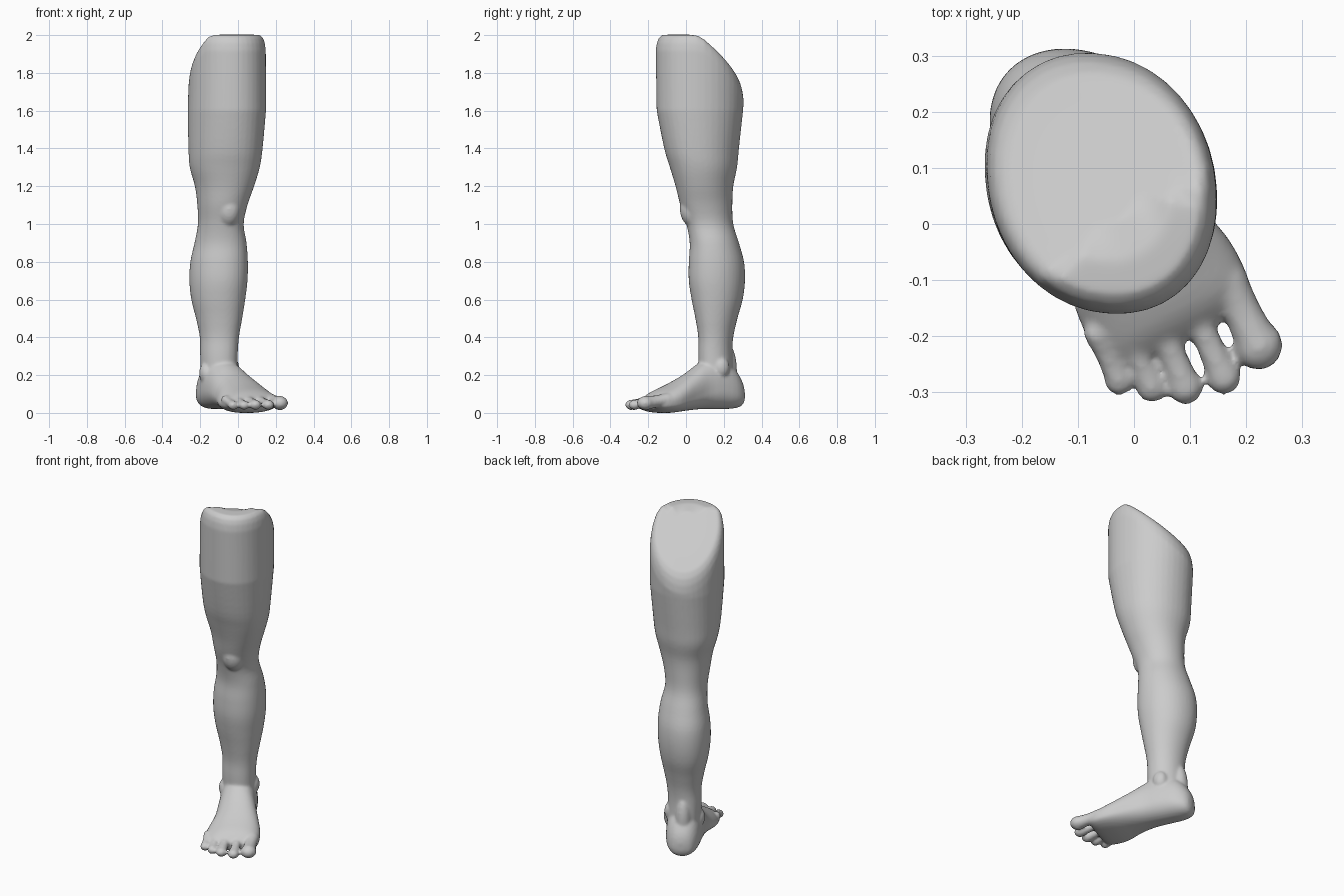
import bpy, bmesh, math
from mathutils import Vector, Matrix

if "Cube" in bpy.data.objects:
    bpy.data.objects.remove(bpy.data.objects["Cube"])

bm = bmesh.new()
SEG = 40


def spline(rows, steps):
    """Catmull-Rom resampling of a table of rows."""
    out = []
    for i in range(len(rows) - 1):
        a, b = rows[max(i - 1, 0)], rows[i]
        c, d = rows[i + 1], rows[min(i + 2, len(rows) - 1)]
        for s in range(steps):
            t = s / steps
            out.append([0.5 * (2 * q + (r - p) * t + (2 * p - 5 * q + 4 * r - w) * t * t
                               + (3 * q - p - 3 * r + w) * t ** 3)
                        for p, q, r, w in zip(a, b, c, d)])
    out.append(list(rows[-1]))
    return out


def loft(rings):
    """Closed skin over a list of point rings."""
    loops = [[bm.verts.new(p) for p in r] for r in rings]
    for a, b in zip(loops, loops[1:]):
        for i in range(len(a)):
            j = (i + 1) % len(a)
            bm.faces.new((a[i], a[j], b[j], b[i]))
    bm.faces.new(loops[0][::-1])
    bm.faces.new(loops[-1])


def unit_ring(n=2.0):
    pts = []
    for i in range(SEG):
        t = 2 * math.pi * i / SEG
        c, s = math.cos(t), math.sin(t)
        pts.append((math.copysign(abs(c) ** (2 / n), c), math.copysign(abs(s) ** (2 / n), s)))
    return pts


def ball(center, radii, turn=0):
    m = Matrix.Translation(center) @ Matrix.Rotation(turn, 4, 'Z') @ Matrix.Diagonal((*radii, 1))
    bmesh.ops.create_uvsphere(bm, u_segments=24, v_segments=14, radius=1, matrix=m)


# Shin, knee and thigh: z, x min, x max, y min, y max
leg = [
    (0.14, -0.195, -0.005, 0.07, 0.255), (0.30, -0.200, -0.002, 0.065, 0.245),
    (0.40, -0.202, 0.005, 0.065, 0.25), (0.50, -0.222, 0.022, 0.05, 0.272),
    (0.60, -0.247, 0.038, 0.03, 0.30), (0.70, -0.257, 0.050, 0.015, 0.312),
    (0.80, -0.252, 0.052, 0.015, 0.307), (0.90, -0.230, 0.045, 0.02, 0.28),
    (1.00, -0.212, 0.030, 0.002, 0.25), (1.10, -0.215, 0.050, -0.03, 0.245),
    (1.20, -0.228, 0.085, -0.055, 0.25), (1.30, -0.255, 0.115, -0.085, 0.27),
    (1.40, -0.262, 0.130, -0.115, 0.28), (1.60, -0.266, 0.148, -0.155, 0.302)]


def section(x0, x1, y0, y1, k=1.0):
    """Slightly twisted oval between the given limits."""
    cx, cy, hx, hy = (x0 + x1) / 2, (y0 + y1) / 2, (x1 - x0) / 2 * k, (y1 - y0) / 2 * k
    return [(cx + hx * (c - 0.06 * s), cy + hy * (s - 0.06 * c)) for c, s in unit_ring(2.1)]


rings = [[(x, y, r[0]) for x, y in section(*r[1:])] for r in spline(leg, 4)]

# Slanted, rounded top of the thigh
top = (-0.262, 0.147, -0.16, 0.305)
for k, drop in ((1.0, 0.085), (0.975, 0.045), (0.93, 0.018), (0.85, 0.002), (0.6, 0), (0.3, 0), (0.05, 0)):
    rings.append([(x, y, min(2.003, 2.01 - 0.75 * (y - 0.02) + 0.45 * (x - 0.05)) - drop)
                  for x, y in section(*top, k)])
loft(rings)

# Foot: distance along foot, half width, side offset, bottom, top
ankle = Vector((-0.10, 0.155, 0))
along, inner = Vector((0.45, -0.89, 0)), Vector((0.89, 0.45, 0))
foot = [
    (-0.162, 0.020, 0.0, 0.07, 0.12), (-0.145, 0.060, 0.0, 0.035, 0.175),
    (-0.090, 0.090, 0.0, 0.022, 0.25), (0.0, 0.102, 0.0, 0.02, 0.30),
    (0.09, 0.107, 0.0, 0.02, 0.268), (0.18, 0.122, 0.005, 0.012, 0.210),
    (0.28, 0.150, 0.005, 0.0, 0.155), (0.36, 0.150, 0.005, 0.002, 0.118),
    (0.40, 0.135, 0.0, 0.015, 0.085), (0.41, 0.11, 0.0, 0.03, 0.07)]
rings = []
for u, w, off, z0, z1 in spline(foot, 3):
    ring = []
    for c, s in unit_ring(2.2):
        h = z0 + (z1 - z0) * 0.36
        z = h + s * (z1 - h if s > 0 else h - z0)
        lean = 0.025 * max(s, 0) * max(0, min(1, u / 0.2))
        p = ankle + along * u + inner * (off + w * c + lean)
        ring.append((p.x, p.y, z))
    rings.append(ring)
loft(rings)

# Toes: base x, y, tip x, y, radius
for bx, by, tx, ty, r in ((-0.065, -0.195, -0.026, -0.277, 0.026),
                          (-0.008, -0.195, 0.032, -0.290, 0.026),
                          (0.048, -0.180, 0.092, -0.290, 0.029),
                          (0.105, -0.150, 0.160, -0.272, 0.029),
                          (0.165, -0.100, 0.222, -0.216, 0.040)):
    a, b = Vector((bx, by, 0.07)), Vector((tx, ty, 0.018 + r * 0.85))
    for i in range(10):
        t = i / 9
        rad = r * (0.95 - 0.12 * math.sin(math.pi * t) + 0.05 * t)
        ball(a.lerp(b, t), (rad, rad, rad * 0.95))
    ball(b, (r * 1.08, r * 1.12, r * 0.9))

# Kneecap, ankle bones and heel tendon
turn = math.atan2(along.y, along.x) + math.pi / 2
ball((-0.055, 0.045, 1.08), (0.07, 0.08, 0.10), turn)
for side, z in ((1, 0.24), (-1, 0.21)):
    p = ankle + inner * 0.085 * side
    ball((p.x, p.y, z), (0.028, 0.04, 0.05), turn)
ball((-0.14, 0.225, 0.22), (0.045, 0.045, 0.14), turn)

bmesh.ops.recalc_face_normals(bm, faces=bm.faces)
mesh = bpy.data.meshes.new("leg")
bm.to_mesh(mesh)
bm.free()
obj = bpy.data.objects.new("leg", mesh)
bpy.context.collection.objects.link(obj)

# Fuse all parts into one smooth skin
fuse = obj.modifiers.new("fuse", 'REMESH')
fuse.mode = 'VOXEL'
fuse.voxel_size = 0.008
fuse.use_smooth_shade = True
soften = obj.modifiers.new("soften", 'SMOOTH')
soften.factor = 0.5
soften.iterations = 6
